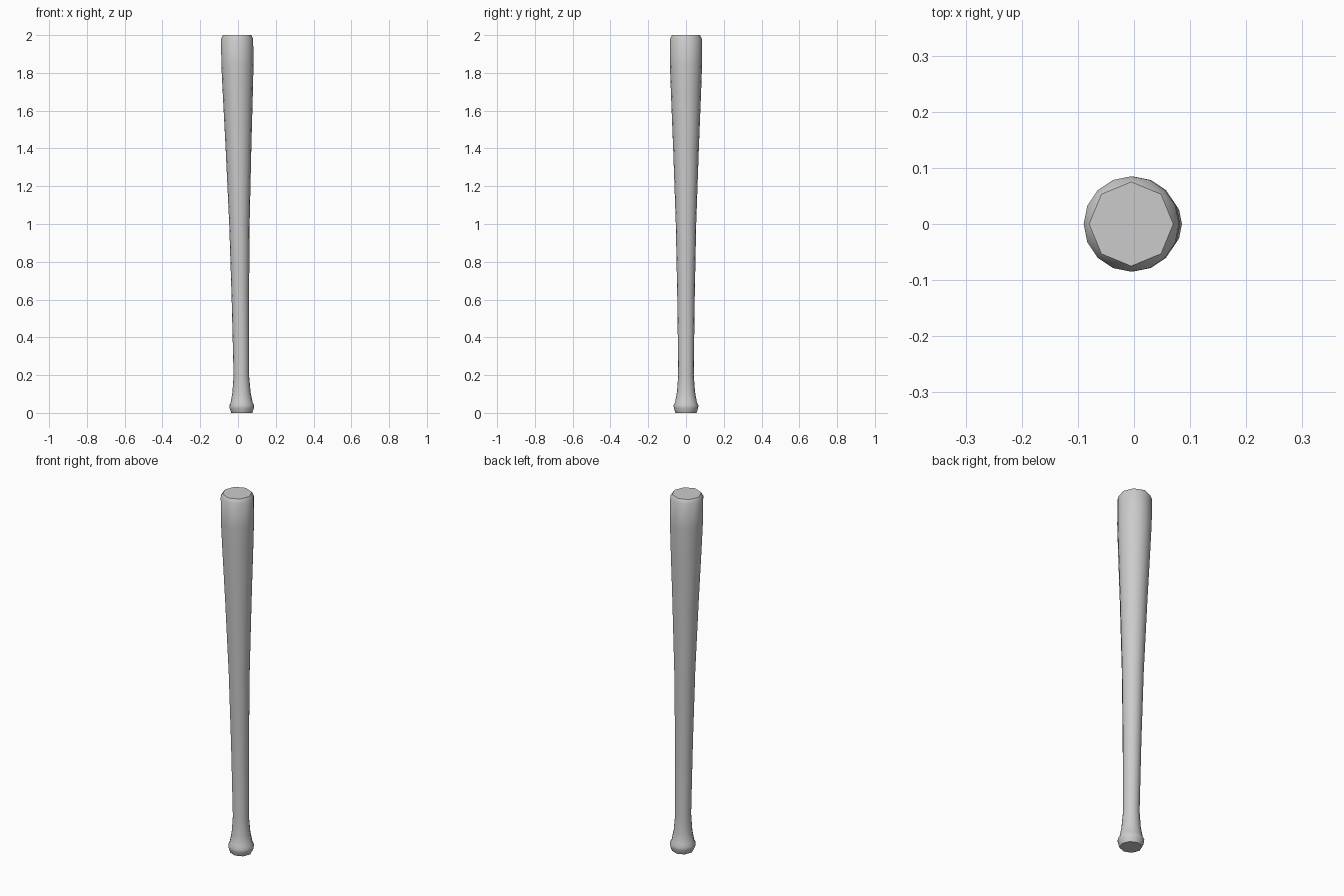
import bpy, bmesh
from math import sin, cos, tau, radians

cube = bpy.data.objects.get("Cube")
if cube:
    bpy.data.objects.remove(cube, do_unlink=True)

# Plain grey finish
grey = bpy.data.materials.new("plain grey")
grey.use_nodes = True
grey.diffuse_color = (0.6, 0.6, 0.6, 1)
grey.node_tree.nodes["Principled BSDF"].inputs["Base Color"].default_value = (0.6, 0.6, 0.6, 1)

SIDES = 16
# (height, radius) from the knob up to the barrel rim
PROFILE = [(0.025, 0.064), (0.04, 0.066), (0.055, 0.058), (0.11, 0.048), (0.2, 0.041),
           (0.6, 0.046), (1.0, 0.054), (1.4, 0.068), (1.7, 0.08), (1.84, 0.085), (1.98, 0.085)]

bm = bmesh.new()


def ring(z, r, n):
    """Ring of n vertices around the slightly leaning axis."""
    lean = 0.02 - 0.0125 * z
    return [bm.verts.new((lean + r * cos(tau * i / n), r * sin(tau * i / n), z)) for i in range(n)]


def scallop(outer, inner, flip):
    """Join a ring to an end ring with half as many sides."""
    n, h = len(outer), len(inner)
    for i in range(h):
        a, b, c = outer[2 * i], outer[2 * i + 1], outer[(2 * i + 2) % n]
        p, q = inner[i], inner[(i + 1) % h]
        for face in ((a, b, p), (b, q, p), (b, c, q)):
            bm.faces.new(face[::-1] if flip else face)


# Knob, handle and barrel
rings = [ring(z, r, SIDES) for z, r in PROFILE]
for low, high in zip(rings, rings[1:]):
    for i in range(SIDES):
        j = (i + 1) % SIDES
        bm.faces.new((low[i], low[j], high[j], high[i]))

# Eight-sided flat ends
top = ring(2.0, 0.075, SIDES // 2)
bottom = ring(0.0, 0.056, SIDES // 2)
scallop(rings[-1], top, False)
scallop(rings[0], bottom, True)
bm.faces.new(top)
bm.faces.new(bottom[::-1])
bmesh.ops.recalc_face_normals(bm, faces=bm.faces)

mesh = bpy.data.meshes.new("bat")
bm.to_mesh(mesh)
bm.free()
mesh.materials.append(grey)
bat = bpy.data.objects.new("bat", mesh)
bpy.context.collection.objects.link(bat)

# Smooth body with crisp ends
bpy.ops.object.select_all(action="DESELECT")
bat.select_set(True)
bpy.context.view_layer.objects.active = bat
bpy.ops.object.shade_smooth_by_angle(angle=radians(40))
